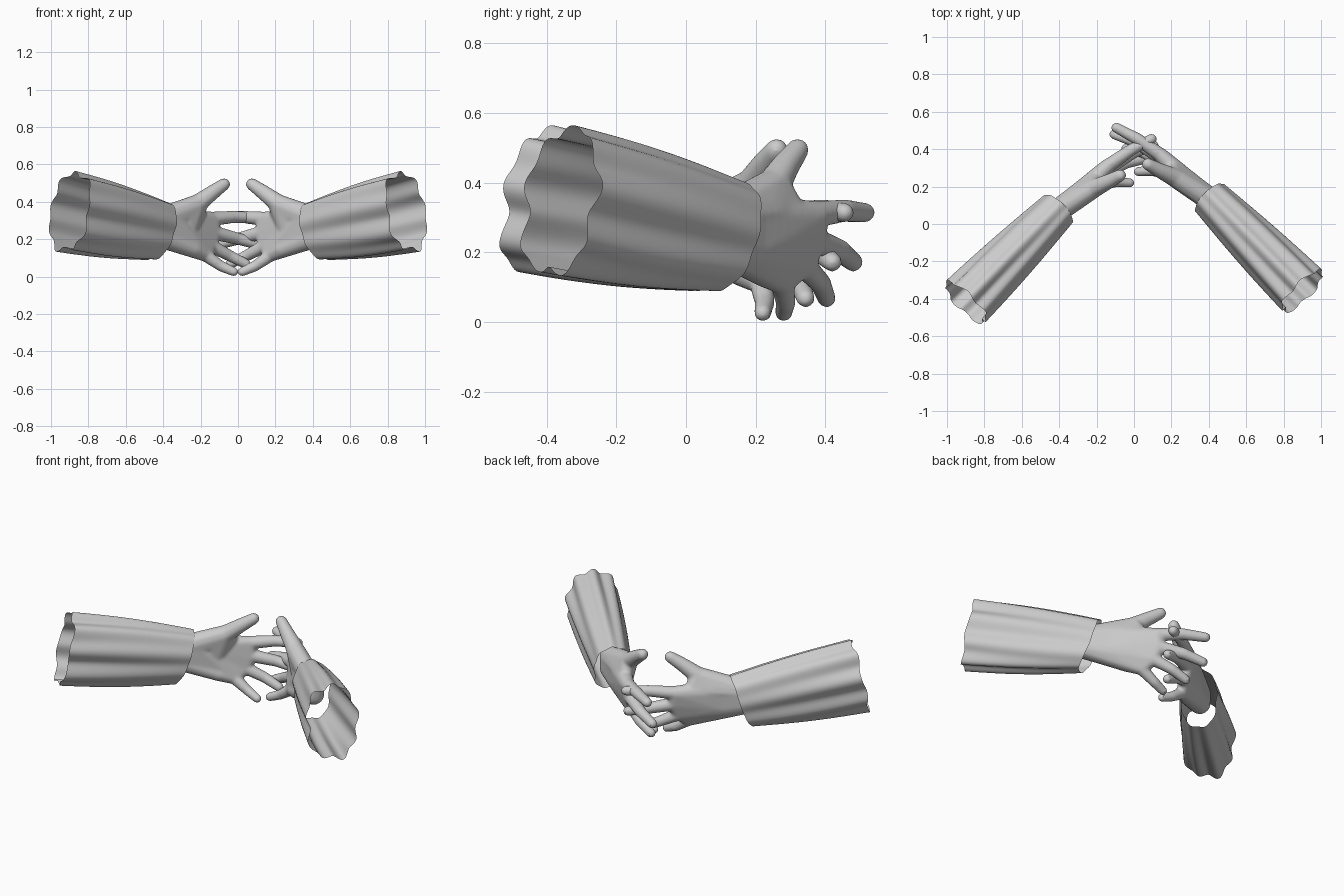
import bpy, bmesh, math
from mathutils import Vector

cube = bpy.data.objects.get("Cube")
if cube:
    bpy.data.objects.remove(cube)

grey = bpy.data.materials.new("light_grey")
grey.use_nodes = True
grey.diffuse_color = (0.6, 0.6, 0.6, 1)
grey.node_tree.nodes["Principled BSDF"].inputs["Base Color"].default_value = (0.6, 0.6, 0.6, 1)

# Directions spread evenly over a unit ball
ball = bmesh.new()
bmesh.ops.create_icosphere(ball, subdivisions=2, radius=1)
BALL = [v.co.copy() for v in ball.verts]
ball.free()


def place(p, side):
    """Left-arm point, or its mirror, which sits slightly nearer the front."""
    return Vector((p[0] * side, p[1] - (0.06 if side < 0 else 0), p[2]))


def finish(bm, name):
    bmesh.ops.recalc_face_normals(bm, faces=bm.faces)
    mesh = bpy.data.meshes.new(name)
    bm.to_mesh(mesh)
    bm.free()
    mesh.materials.append(grey)
    mesh.shade_smooth()
    obj = bpy.data.objects.new(name, mesh)
    bpy.context.collection.objects.link(obj)
    return obj


def wrap(bm, points, side):
    """Closed convex skin around the points."""
    verts = [bm.verts.new(place(p, side)) for p in points]
    bmesh.ops.convex_hull(bm, input=verts)
    loose = [v for v in bm.verts if not v.link_faces]
    bmesh.ops.delete(bm, geom=loose, context='VERTS')


def hull(bm, balls, side):
    """Smooth solid stretched around balls given as (x, y, z, radius)."""
    wrap(bm, [Vector(b[:3]) + d * b[3] for b in balls for d in BALL], side)


# Joint balls of each digit, from knuckle to tip
FINGERS = {
    "index": [(.14, .37, .308, .040), (.02, .453, .32, .034), (-.095, .515, .314, .029)],
    "middle": [(.13, .365, .235, .040), (.005, .442, .204, .034), (-.105, .48, .172, .029)],
    "ring": [(.145, .335, .165, .038), (.045, .386, .112, .032), (-.043, .403, .068, .028)],
    "pinky": [(.175, .275, .115, .036), (.09, .286, .056, .030), (.022, .28, .026, .026)],
}
THUMB = [(.29, .22, .315, .064), (.215, .25, .39, .052), (.14, .285, .447, .042), (.074, .32, .494, .034)]
WRIST_TOP = [(.45, .10, .30, .062), (.34, .18, .31, .062)]
WRIST_LOW = [(.45, .10, .225, .062), (.34, .18, .205, .060)]
DIGITS = list(FINGERS.values()) + [THUMB]


def hand(side, label):
    bm = bmesh.new()
    # Wrist and palm
    hull(bm, WRIST_TOP + WRIST_LOW, side)
    roots = [f[0] for f in FINGERS.values()]
    for a, b in zip(roots, roots[1:]):
        hull(bm, [WRIST_TOP[1], WRIST_LOW[1], a, b], side)
    # Rounded back of the hand
    hull(bm, [WRIST_TOP[1], WRIST_LOW[1], (.235, .275, .275, .05), (.235, .265, .19, .05)], side)
    # Ball of the thumb and its web
    hull(bm, WRIST_TOP + THUMB[:2], side)
    hull(bm, THUMB[:2] + [(.21, .31, .31, .038), (.27, .225, .21, .045)], side)
    # Heel of the hand
    hull(bm, WRIST_LOW + [(.24, .225, .145, .046), roots[3]], side)
    # Digits
    for chain in DIGITS:
        for a, b in zip(chain, chain[1:]):
            hull(bm, [a, b], side)
    obj = finish(bm, label + "_hand")
    blend = obj.modifiers.new("blend", 'REMESH')
    blend.mode = 'VOXEL'
    blend.voxel_size = 0.006
    blend.use_smooth_shade = True
    soften = obj.modifiers.new("soften", 'SMOOTH')
    soften.factor = 0.5
    soften.iterations = 22


def nails(side, label):
    """Flattened ovals on the back of every fingertip."""
    bm = bmesh.new()
    for chain in DIGITS:
        tip, r = Vector(chain[-1][:3]), chain[-1][3]
        along = (tip - Vector(chain[-2][:3])).normalized()
        back = Vector((.3, .5, .7)) if chain is THUMB else Vector((.6, .8, 0))
        out = (back - along * back.dot(along)).normalized()
        across = along.cross(out)
        mid = tip + out * r * 0.76 - along * r * 0.2
        wrap(bm, [mid + along * d.x * r * 0.6 + across * d.y * r * 0.45 + out * d.z * 0.004
                  for d in BALL], side)
    finish(bm, label + "_nails")


def sleeve(side, label, rings=24, segs=112):
    """Open flared tube with soft lengthwise folds."""
    outer, inner = Vector((.90, -.36, .347)), Vector((.41, .135, .242))
    axis = Vector((inner.x - outer.x, inner.y - outer.y, 0)).normalized()
    across = Vector((axis.y, -axis.x, 0))
    bm = bmesh.new()
    loops = []
    for i in range(rings + 1):
        t = i / rings
        mid = outer.lerp(inner, t)
        bulge = 0.01 * math.sin(math.pi * t)
        wide = 0.140 - 0.038 * t + bulge * 0.5
        high = 0.203 - 0.051 * t + bulge
        fold = 0.011 * (1 - t) + 0.005
        loop = []
        for j in range(segs):
            a = 2 * math.pi * j / segs
            c, s = math.cos(a), math.sin(a)
            # Slightly squared oval
            k = (abs(c) ** 2.5 + abs(s) ** 2.5) ** (-1 / 2.5)
            ripple = fold * (0.7 * math.sin(9 * a + 0.9 * t) + 0.4 * math.sin(5 * a + 1 - t))
            p = mid + across * c * (wide * k + ripple) + Vector((0, 0, s * (high * k + ripple)))
            # Wavy, slanted rims, cut back under the wrist
            slant = 0.045 * s + (1 - t) * 0.008 * math.sin(6 * a) - 0.04 * t * min(s, 0) ** 2
            loop.append(bm.verts.new(place(p + axis * slant, side)))
        loops.append(loop)
    for lo, hi in zip(loops, loops[1:]):
        for j in range(segs):
            n = (j + 1) % segs
            bm.faces.new((lo[j], lo[n], hi[n], hi[j]))
    finish(bm, label + "_sleeve")


for side, label in ((1, "left"), (-1, "right")):
    hand(side, label)
    nails(side, label)
    sleeve(side, label)
